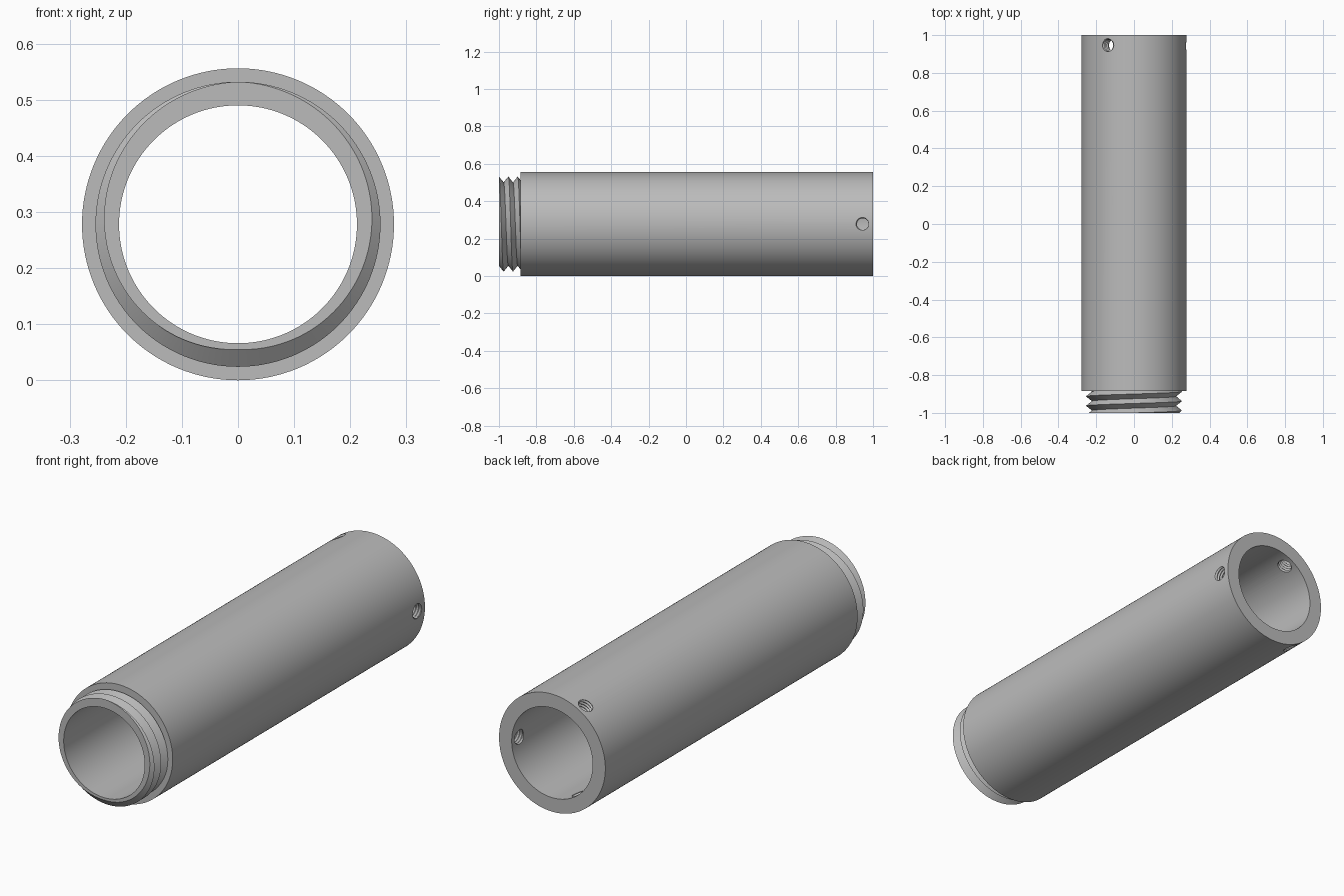
import bpy
import bmesh
from math import sin, cos, tau, radians, floor, ceil
from mathutils import Vector

if "Cube" in bpy.data.objects:
    bpy.data.objects.remove(bpy.data.objects["Cube"])

OUTER, BORE = 0.278, 0.212      # tube radii
FRONT, SHOULDER, BACK = -1.0, -0.885, 1.0

metal = bpy.data.materials.new("grey_metal")
metal.use_nodes = True
GREY = (0.5, 0.5, 0.5, 1)
metal.diffuse_color = GREY
metal.node_tree.nodes["Principled BSDF"].inputs["Base Color"].default_value = GREY


def thread(turn, root, crest, start, end, pitch):
    """Zigzag (radius, y) points of a helical V thread at one turn fraction."""
    half = pitch / 2
    points = []
    for k in range(-3, ceil((end - start) / half) + 2):
        y = min(max(start + pitch * turn + k * half, start), end)
        phase = (y - start) / pitch - turn
        height = abs(2 * (phase - floor(phase)) - 1)
        points.append((root + (crest - root) * height, y))
    return points


def sweep(name, profile, sides, closed):
    """Turn a profile, which may change with the angle, around the y axis."""
    bm = bmesh.new()
    columns = []
    for i in range(sides + 1):
        a = tau * i / sides
        columns.append([bm.verts.new((r * sin(a), y, r * cos(a)))
                        for r, y in profile(i / sides)])
    for a, b in zip(columns, columns[1:]):
        count = len(a)
        for j in range(count if closed else count - 1):
            k = (j + 1) % count
            bm.faces.new((a[j], a[k], b[k], b[j]))
    bmesh.ops.remove_doubles(bm, verts=bm.verts, dist=1e-5)
    bmesh.ops.recalc_face_normals(bm, faces=bm.faces)
    mesh = bpy.data.meshes.new(name)
    bm.to_mesh(mesh)
    bm.free()
    mesh.materials.append(metal)
    obj = bpy.data.objects.new(name, mesh)
    bpy.context.collection.objects.link(obj)
    return obj


# Tube with a threaded spigot at the front
def tube_profile(turn):
    spigot = thread(turn, 0.223, 0.254, FRONT, SHOULDER, 0.05)
    return [(BORE, FRONT), *spigot, (OUTER, SHOULDER), (OUTER, BACK), (BORE, BACK)]


# Threaded cutter for the set screw holes
def screw_profile(turn):
    return [(0, 0.19), *thread(turn, 0.031, 0.037, 0.19, 0.3, 0.014), (0, 0.3)]


tube = sweep("threaded_tube", tube_profile, 128, True)
tube.location.z = OUTER

# Three set screw holes around the back end
for angle in (90, 210, 330):
    a = radians(angle)
    cutter = sweep("hole_cutter", screw_profile, 32, False)
    cutter.location = (0, 0.945, OUTER)
    cutter.rotation_mode = 'QUATERNION'
    cutter.rotation_quaternion = Vector((sin(a), 0, cos(a))).to_track_quat('Y', 'Z')
    cutter.hide_render = True
    bpy.context.view_layer.objects.active = tube
    cut = tube.modifiers.new("screw_hole", 'BOOLEAN')
    cut.operation = 'DIFFERENCE'
    cut.solver = 'EXACT'
    cut.object = cutter
    bpy.ops.object.modifier_apply(modifier=cut.name)
    bpy.data.objects.remove(cutter)

# Smooth walls with crisp rims and thread edges
bpy.ops.object.select_all(action='DESELECT')
tube.select_set(True)
bpy.context.view_layer.objects.active = tube
bpy.ops.object.shade_smooth_by_angle(angle=radians(30))
